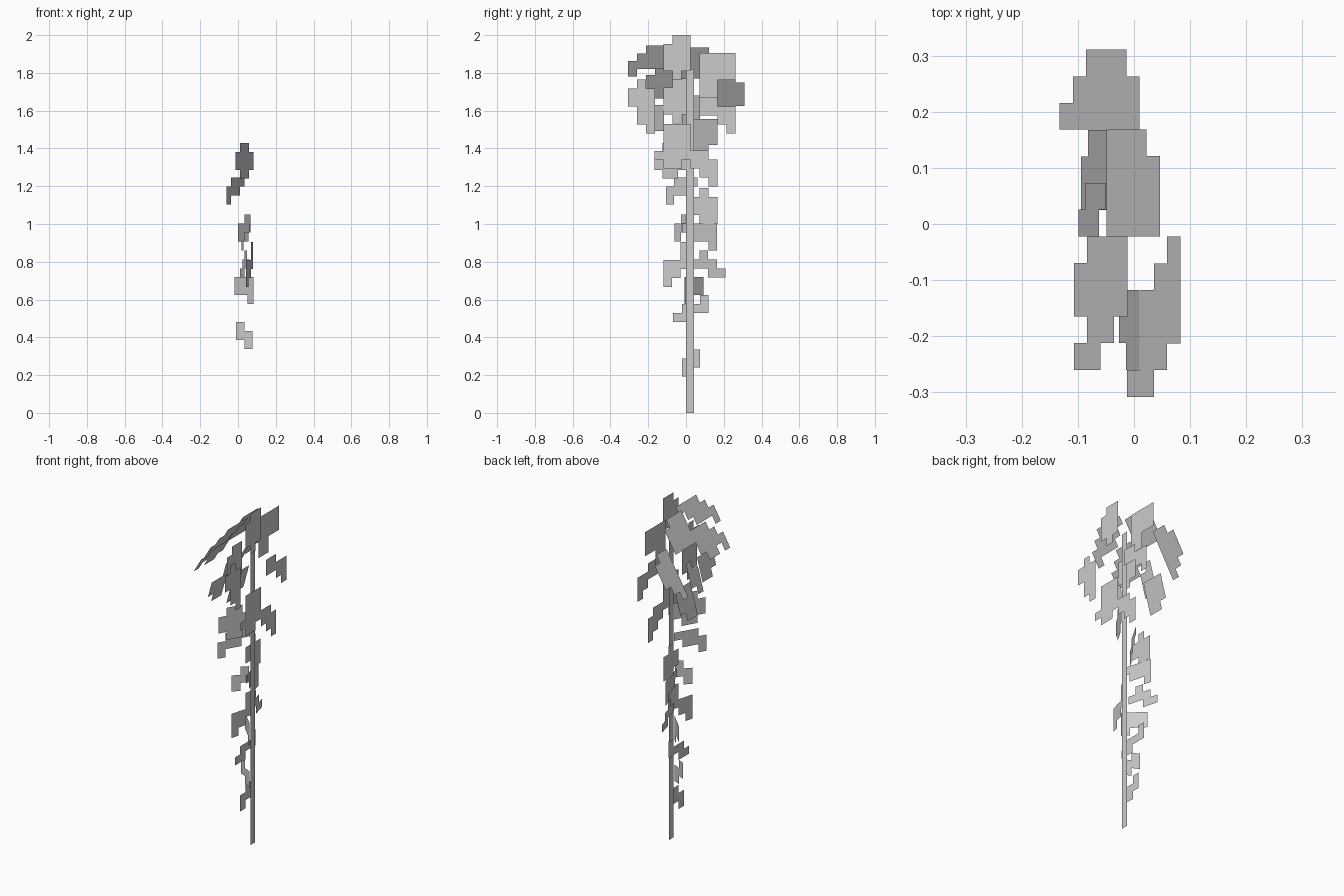
import bpy, bmesh
from math import sin, cos, radians
from mathutils import Vector

cube = bpy.data.objects.get("Cube")
if cube:
    bpy.data.objects.remove(cube)

P = 0.0476       # size of one square of the cut-out grid
OUTER = 0.132    # plane of the outermost leaves
STALK = 0.083    # plane of the stalk

grey = bpy.data.materials.new("plain_grey")
grey.use_nodes = True
grey.diffuse_color = (0.6, 0.6, 0.6, 1)
grey.node_tree.nodes["Principled BSDF"].inputs["Base Color"].default_value = (0.6, 0.6, 0.6, 1)


def sheet(name, art, x, y, z, tilt=0, yaw=0, width=P):
    """Flat stepped cut-out; rows run down from the top corner (x, y, z)."""
    start = Vector((x, y, z))
    across = Vector((sin(radians(yaw)), cos(radians(yaw)), 0)) * width
    down = Vector((-sin(radians(tilt)), 0, -cos(radians(tilt)))) * P
    bm = bmesh.new()
    for r, row in enumerate(art.split()):
        for c, mark in enumerate(row):
            if mark == "X":
                corners = ((c, r), (c, r + 1), (c + 1, r + 1), (c + 1, r))
                bm.faces.new([bm.verts.new(start + across * i + down * j) for i, j in corners])
    bmesh.ops.remove_doubles(bm, verts=bm.verts[:], dist=0.0005)
    bmesh.ops.dissolve_limit(bm, angle_limit=0.01, verts=bm.verts[:], edges=bm.edges[:])
    mesh = bpy.data.meshes.new(name)
    bm.to_mesh(mesh)
    bm.free()
    mesh.materials.append(grey)
    obj = bpy.data.objects.new(name, mesh)
    bpy.context.collection.objects.link(obj)
    return obj


# Stalk: a tall thin strip
stalk = sheet("stalk", "X", 0, 0, 0, width=0.042)
stalk.scale.z = 1.82 / P
stalk.location = (STALK, 0, 1.82)

# Crown: upright leaves
sheet("crown_top_leaf", ".XX XXX XXX XXX .X.", OUTER, -0.118, 2.0)
sheet("crown_back_leaf", "XXXX XXXX XXXX XX.. XX..", STALK, 0.072, 1.905)
sheet("crown_back_lower_leaf", "XX.. XXXX ..XX ...X", OUTER, 0.072, 1.67)
sheet("crown_front_leaf", ".X. XXX XXX .XX .XX ..X", OUTER, -0.308, 1.765)
sheet("crown_inner_leaf", ".XX XXX XXX XXX .X.", 0.01, -0.118, 1.77)
sheet("crown_base_leaf", ".XXX .XXX .XXX XXXX .XX.", OUTER, -0.166, 1.53)

# Crown: drooping leaves
sheet("droop_front_leaf", "..XXXX .XXXX. XXXX.. X.....", STALK, -0.308, 1.945, tilt=30)
sheet("droop_middle_leaf", "XXX. XXXX XXXX XXXX", 0.046, -0.022, 1.935, tilt=30)
sheet("droop_side_leaf", "..XXX .XXXX XXXXX X.XX.", -0.012, -0.26, 1.83, tilt=30)
sheet("droop_back_leaf", "XX. XXX XXX XXX XX. X..", 0.01, 0.168, 1.79, tilt=30)
sheet("steep_back_leaf", "XXX XXX XXX XX.", -0.045, 0.025, 1.555, tilt=15)
sheet("steep_front_leaf", "XXX XXX .XX", 0.01, -0.26, 1.63, tilt=15)
sheet("steep_inner_leaf", ".X XX XX X.", -0.05, -0.022, 1.68, tilt=15)

# Leaves down the stalk, parallel to it
sheet("upper_back_leaf", "XX. XXX .XX ..X", OUTER, 0.025, 1.39)
sheet("mid_back_leaf", ".X. XXX XXX .XX", 0.03, 0.025, 1.19)
sheet("low_leaf", "...X .XXX XX..", 0.03, -0.07, 0.625)
sheet("lowest_leaf", ".X XX X.", 0.03, -0.022, 0.335)

# Leaves turned about the stalk
sheet("turned_top_leaf", ".XX. XXXX XXXX .XX.", -0.012, -0.166, 1.43, yaw=30)
sheet("turned_upper_leaf", ".XXX XXX. X...", -0.06, -0.105, 1.245, yaw=30)
sheet("turned_mid_leaf", ".X XX X.", 0.0, -0.06, 1.05, yaw=45)
sheet("turned_waist_leaf", "XXXX .XXX ...X", 0.067, -0.02, 1.003, yaw=-15)
sheet("turned_narrow_leaf", "..X ..X XXX XX. X..", 0.043, -0.12, 0.905, yaw=15)
sheet("turned_lower_leaf", ".X.. XXX. ..XX", 0.06, 0.025, 0.86, yaw=-15)
sheet("turned_low_leaf", "XXX XXX ..X", -0.018, 0.092, 0.72, yaw=135)
sheet("turned_lowest_leaf", "X. XX .X", -0.01, 0.04, 0.48, yaw=115)
